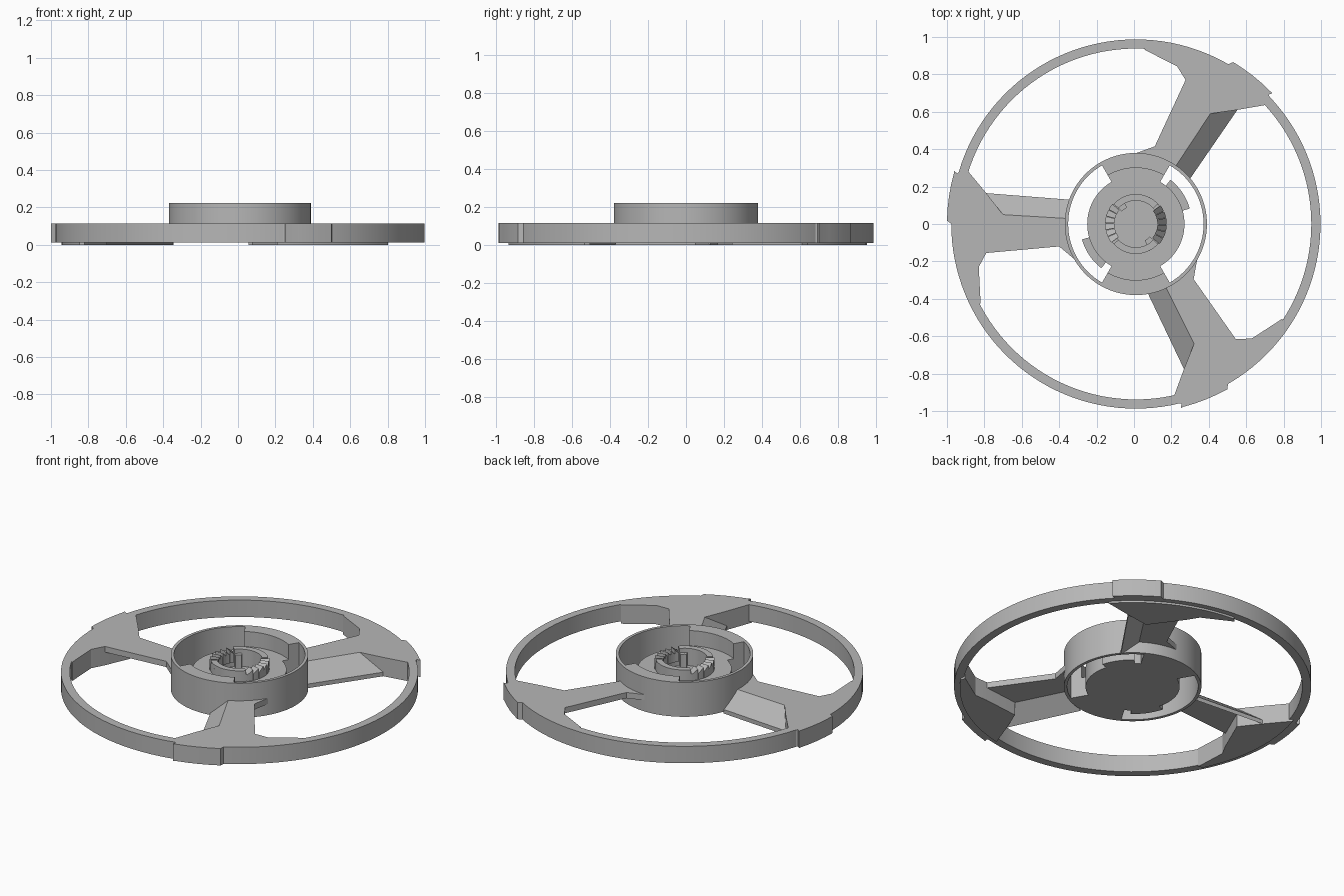
import bpy, bmesh, math
from mathutils import Matrix, Vector

cube = bpy.data.objects.get("Cube")
if cube:
    bpy.data.objects.remove(cube, do_unlink=True)

grey = bpy.data.materials.new("mid_grey")
grey.use_nodes = True
colour = (0.47, 0.47, 0.47, 1)
grey.diffuse_color = colour
grey.node_tree.nodes["Principled BSDF"].inputs["Base Color"].default_value = colour

CENTRE = Vector((0.01, 0, 0))
TOP = 0.115       # top of rim and spokes
BASE = 0.012      # underside of rim and hub
HUB_TOP = 0.222


def finish(name, bm, turn=0):
    """Turn the mesh about the hub axis and make it an object."""
    bmesh.ops.transform(bm, verts=bm.verts, matrix=Matrix.Translation(CENTRE)
                        @ Matrix.Rotation(math.radians(turn), 4, "Z"))
    bmesh.ops.recalc_face_normals(bm, faces=bm.faces)
    mesh = bpy.data.meshes.new(name)
    bm.to_mesh(mesh)
    bm.free()
    mesh.materials.append(grey)
    obj = bpy.data.objects.new(name, mesh)
    bpy.context.collection.objects.link(obj)
    bpy.ops.object.select_all(action="DESELECT")
    obj.select_set(True)
    bpy.context.view_layer.objects.active = obj
    bpy.ops.object.shade_smooth_by_angle(angle=math.radians(25))


def prism(name, outline, z0, z1, turn=0):
    """Extrude an outline; z0 and z1 may be lists with one height per point."""
    n = len(outline)
    low = z0 if isinstance(z0, list) else [z0] * n
    high = z1 if isinstance(z1, list) else [z1] * n
    bm = bmesh.new()
    a = [bm.verts.new((x, y, z)) for (x, y), z in zip(outline, low)]
    b = [bm.verts.new((x, y, z)) for (x, y), z in zip(outline, high)]
    bm.faces.new(a)
    bm.faces.new(b)
    for i in range(n):
        j = (i + 1) % n
        bm.faces.new((a[i], a[j], b[j], b[i]))
    finish(name, bm, turn)


def arc(r, a0, a1, step=4):
    n = max(2, math.ceil(abs(a1 - a0) / step))
    angles = [math.radians(a0 + (a1 - a0) * i / n) for i in range(n + 1)]
    return [(r * math.cos(t), r * math.sin(t)) for t in angles]


def sector(name, r0, r1, a0, a1, z0, z1, turn=0):
    prism(name, arc(r1, a0, a1) + arc(r0, a1, a0), z0, z1, turn)


def tube(name, r0, r1, z0, z1, n=96):
    """Closed ring with a rectangular section."""
    bm = bmesh.new()
    section = [(r0, z0), (r1, z0), (r1, z1), (r0, z1)]
    loops = []
    for i in range(n):
        t = math.tau * i / n
        loops.append([bm.verts.new((r * math.cos(t), r * math.sin(t), z))
                      for r, z in section])
    for i in range(n):
        p, q = loops[i], loops[(i + 1) % n]
        for k in range(4):
            m = (k + 1) % 4
            bm.faces.new((p[k], q[k], q[m], p[m]))
    finish(name, bm)


# Outer rim and hub wall
tube("outer_rim", 0.938, 0.987, BASE, TOP, 128)
tube("hub_wall", 0.362, 0.38, BASE, HUB_TOP)

# Three spokes, each with a folded-down blade, rim gusset and outer tab
fold_in, fold_out, corner = (-0.375, 0.03), (-0.71, 0.05), (-0.80, 0.165)
heel = (-0.80, -0.155)
for k, label in enumerate(("right", "front", "back")):
    turn = 120 * k
    prism("spoke_plate_" + label,
          [fold_in, fold_out, heel, (-0.41, -0.12), (-0.315, -0.20), (-0.37, -0.07)],
          0.08, TOP, turn)
    prism("spoke_blade_" + label,
          [fold_in, fold_out, corner, (-0.355, 0.13)],
          [0.08, 0.08, 0, 0], [TOP, TOP, 0.025, 0.025], turn)
    prism("rim_gusset_" + label,
          [corner, fold_out, heel, (-0.84, -0.23), (-0.83, -0.425)]
          + arc(0.955, 206, 162), 0.0, TOP, turn)
    prism("outer_tab_" + label,
          arc(0.96, 182, 161) + [(-0.955, 0.27), (-0.972, 0.283)]
          + arc(1.01, 164.5, 179) + [(-0.985, 0.0)], BASE, TOP, turn)

# Hub floor, raised wall blocks and bayonet lugs
sector("hub_pocket_floor", 0.0, 0.13, 0, 359.99, BASE, 0.09)
tube("hub_floor", 0.125, 0.26, BASE, 0.13)
for side, turn in (("back", 0), ("front", 180)):
    sector("floor_bridge_" + side, 0.255, 0.305, 60, 120, BASE, 0.13, turn)
    sector("wall_block_" + side, 0.30, 0.365, 60, 120, BASE, HUB_TOP, turn)
    sector("bayonet_lug_" + side, 0.255, 0.30, 16, 52, BASE, 0.07, turn)

# Central collar with ratchet teeth on two sides
tube("collar", 0.125, 0.16, 0.12, 0.17)
for side, turn in (("left", 0), ("right", 180)):
    sector("collar_wall_" + side, 0.125, 0.16, 42, 138, 0.16, 0.195, turn)
    sector("collar_key_" + side, 0.10, 0.13, -62, -42, 0.08, 0.17, turn)
    for i in range(6):
        a = -40 + i * 13
        outline = arc(0.165, a, a + 12) + arc(0.115, a + 12, a)
        half = len(outline) // 2
        rise = [0.17 + 0.025 * j / (half - 1) for j in range(half)]
        prism(f"ratchet_tooth_{side}_{i + 1}", outline, 0.12,
              rise + rise[::-1], turn)
